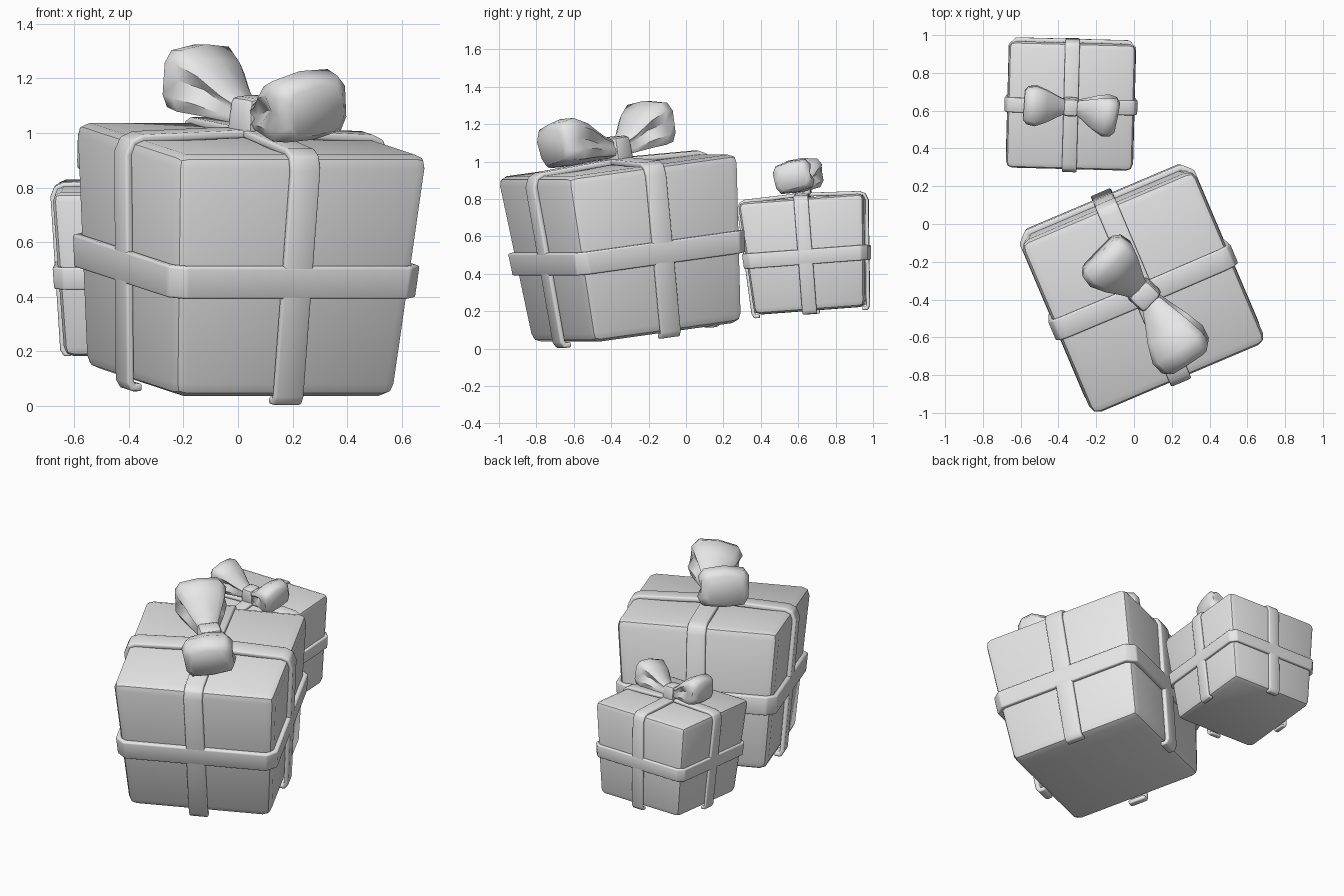
import bpy, bmesh, math
from mathutils import Matrix, Vector

if "Cube" in bpy.data.objects:
    bpy.data.objects.remove(bpy.data.objects["Cube"])

grey = bpy.data.materials.new("plain grey")
grey.diffuse_color = (0.8, 0.8, 0.8, 1)
grey.use_nodes = True
grey.node_tree.nodes["Principled BSDF"].inputs["Base Color"].default_value = grey.diffuse_color

# Proportions of one gift: half width at bottom and top, height
B, T, H = 0.44, 0.503, 0.9


def finish(name, bm, matrix, bevel=0.0, thick=0.0, segments=2, angle=35):
    """Turn a bmesh into a placed, bevelled, smooth-shaded object."""
    bmesh.ops.recalc_face_normals(bm, faces=bm.faces)
    me = bpy.data.meshes.new(name)
    bm.to_mesh(me)
    bm.free()
    me.materials.append(grey)
    ob = bpy.data.objects.new(name, me)
    bpy.context.collection.objects.link(ob)
    ob.matrix_world = matrix
    if thick:
        m = ob.modifiers.new("thickness", 'SOLIDIFY')
        m.thickness, m.offset = thick, 0
    if bevel:
        m = ob.modifiers.new("soft edges", 'BEVEL')
        m.width, m.segments, m.limit_method = bevel, segments, 'ANGLE'
        m.angle_limit = math.radians(40)
    bpy.ops.object.select_all(action='DESELECT')
    ob.select_set(True)
    bpy.context.view_layer.objects.active = ob
    bpy.ops.object.convert(target='MESH')
    bpy.ops.object.shade_smooth_by_angle(angle=math.radians(angle))
    return ob


def strip(name, row_a, row_b, matrix, closed=False, thick=0.03):
    """Ribbon spanning two matching rows of points."""
    bm = bmesh.new()
    a = [bm.verts.new(p) for p in row_a]
    b = [bm.verts.new(p) for p in row_b]
    n = len(a)
    for i in range(n if closed else n - 1):
        j = (i + 1) % n
        bm.faces.new((a[i], a[j], b[j], b[i]))
    finish(name, bm, matrix, bevel=0.009, thick=thick, angle=50)


def box(name, matrix):
    # Tapered carton, wider at the top
    bm = bmesh.new()
    bmesh.ops.create_cube(bm, size=2)
    for v in bm.verts:
        s, z = (T, H) if v.co.z > 0 else (B, 0)
        v.co = Vector((v.co.x * s, v.co.y * s, z))
    finish(name, bm, matrix, bevel=0.05, segments=2)


def cross_ribbon(name, matrix):
    # Ribbon over the top and down two opposite sides, hooked under the edge
    half = [(B - 0.03, -0.012), (B + 0.005, -0.014), (B + 0.018, 0.01),
            (T + 0.006, H - 0.055), (T - 0.012, H - 0.01), (T - 0.05, H + 0.006)]
    path = [(-x, z) for x, z in half] + [(0, H + 0.025)] + half[::-1]
    w = 0.058
    strip(name, [(x, -w, z) for x, z in path], [(x, w, z) for x, z in path], matrix)


def band(name, matrix):
    # Belt round all four sides
    def ring(z):
        r, c = B + (T - B) * z / H + 0.012, 0.045
        q = [(r, -r + c), (r, r - c), (r - c, r), (-r + c, r),
             (-r, r - c), (-r, -r + c), (-r + c, -r), (r - c, -r)]
        return [(x, y, z) for x, y in q]
    strip(name, ring(0.37), ring(0.49), matrix, closed=True, thick=0.036)


# Boxy cross-section of a bow loop; the middle side points are pulled in near the knot
SECTION = [(-1, .5), (-.78, .88), (0, 1), (.78, .88), (1, .5), (1, 0),
           (1, -.5), (.82, -.9), (0, -1), (-.82, -.9), (-1, -.5), (-1, 0)]
# Stations along a loop: distance, half width, centre height, half height, side depth
STATIONS = [(.03, .05, .09, .045, 1), (.10, .08, .115, .065, .7), (.19, .125, .16, .105, .65),
            (.28, .158, .185, .128, .85), (.345, .148, .185, .118, 1), (.375, .115, .182, .09, 1)]


def bow_loop(name, matrix, length):
    bm = bmesh.new()
    rings = [[bm.verts.new((x * length, w * u * (g if v == 0 else 1), zc + h * v))
              for u, v in SECTION] for x, w, zc, h, g in STATIONS]
    n = len(SECTION)
    for r, s in zip(rings, rings[1:]):
        for i in range(n):
            j = (i + 1) % n
            bm.faces.new((r[i], r[j], s[j], s[i]))
    bm.faces.new(rings[0])
    bm.faces.new(rings[-1])
    finish(name, bm, matrix, angle=50)


def knot(name, matrix):
    bm = bmesh.new()
    bmesh.ops.create_cube(bm, size=1)
    for v in bm.verts:
        k = 1.0 if v.co.z < 0 else 0.88
        v.co = Vector((v.co.x * 0.13 * k, v.co.y * 0.155 * k, 0.08 + v.co.z * 0.15))
    finish(name, bm, matrix, bevel=0.025)


def gift(prefix, base, turn, tilt, scale, loops):
    """loops: heading, length, roll and pitch of each bow loop (degrees)."""
    m = (Matrix.Translation(base) @ Matrix.Rotation(math.radians(turn), 4, 'Z')
         @ Matrix.Rotation(math.radians(tilt), 4, 'X') @ Matrix.Scale(scale, 4))
    box(prefix + "_box", m)
    cross_ribbon(prefix + "_side_ribbon", m)
    cross_ribbon(prefix + "_front_ribbon", m @ Matrix.Rotation(math.pi / 2, 4, 'Z'))
    band(prefix + "_belt_ribbon", m)
    top = m @ Matrix.Translation((0, 0, H))
    for i, (heading, length, roll, pitch) in enumerate(loops):
        rot = Matrix.Rotation(math.radians(heading - turn), 4, 'Z')
        pivot = Matrix.Translation((0, 0, 0.16))
        twist = (pivot @ Matrix.Rotation(math.radians(-pitch), 4, 'Y')
                 @ Matrix.Rotation(math.radians(roll), 4, 'X') @ pivot.inverted())
        bow_loop(f"{prefix}_bow_loop_{i + 1}", top @ rot @ twist, length)
        if i == 0:
            knot(prefix + "_bow_knot", top @ rot)


gift("large", (0.006, -0.262, 0.087), 23, 7.3, 1.0,
     [(136, 0.93, 0, 1), (-55, 1.1, 9, -4)])
gift("small", (-0.333, 0.668, 0.203), -1.5, 4.3, 0.672,
     [(176, 0.99, 0, 1), (-11, 0.99, 9, -2)])
